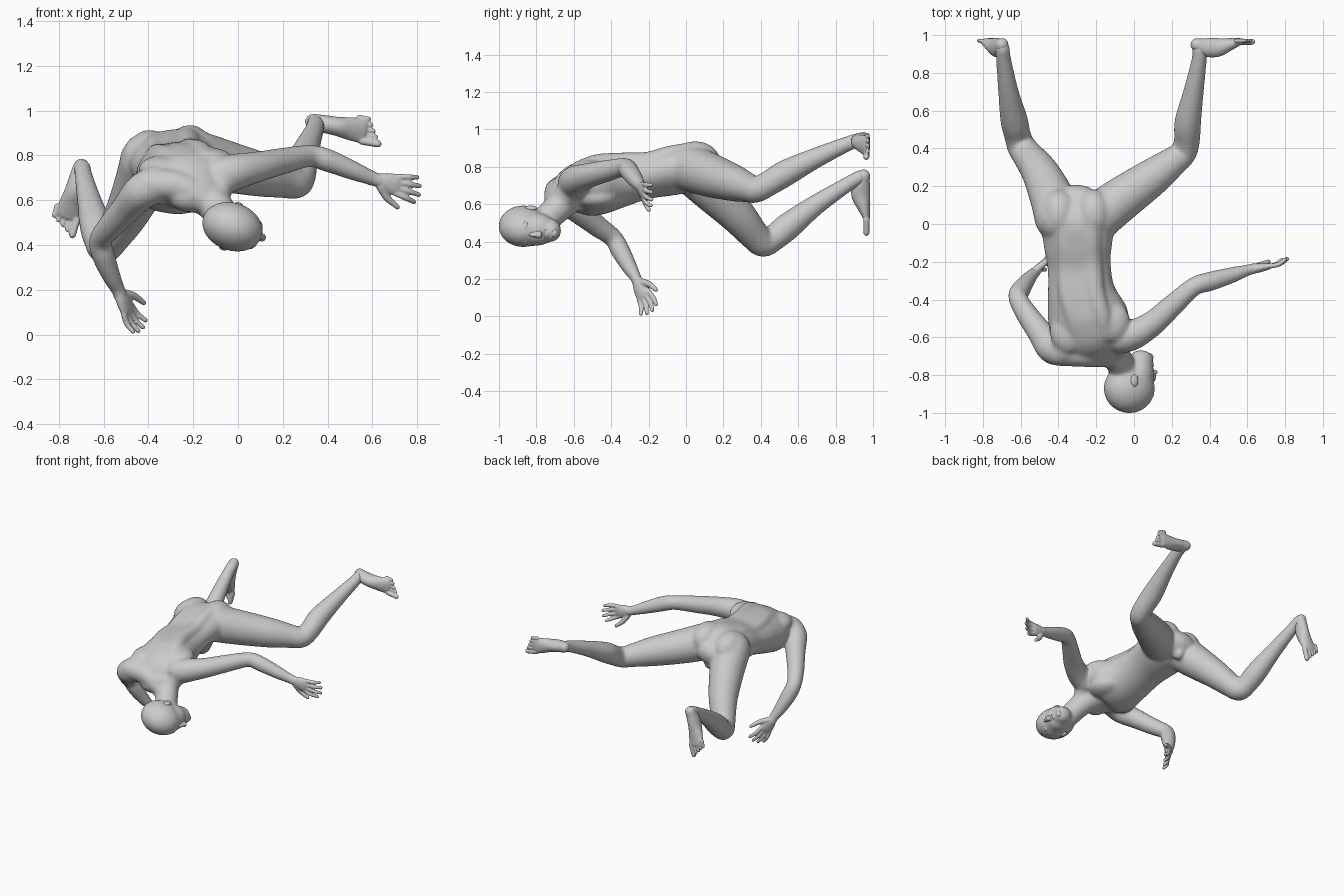
import bpy, bmesh
from math import sin, cos, pi
from mathutils import Vector, Matrix

V = Vector
bm = bmesh.new()


def spline(pts, steps=5):
    """Smooth interpolation through stations of any dimension."""
    p = [pts[0]] + list(pts) + [pts[-1]]
    out = []
    for i in range(1, len(p) - 2):
        for k in range(steps):
            t = k / steps
            out.append([0.5 * (2 * b + (c - a) * t + (2 * a - 5 * b + 4 * c - d) * t * t
                               + (3 * b - a - 3 * c + d) * t ** 3)
                        for a, b, c, d in zip(*p[i - 1:i + 3])])
    return out + [list(pts[-1])]


def limb(stations, side=(1, 0, 0), side_end=None, n=20):
    """Round-ended tube; stations are (x, y, z, half width[, half depth])."""
    st = spline([s if len(s) == 5 else (*s, s[3]) for s in stations])
    cen = [V(s[:3]) for s in st]
    s0, s1 = V(side).normalized(), V(side_end or side).normalized()
    rings = []
    for i, s in enumerate(st):
        t = (cen[min(i + 1, len(st) - 1)] - cen[max(i - 1, 0)]).normalized()
        a = s0.lerp(s1, i / (len(st) - 1)).normalized()
        if not side_end:
            a = (a - t * a.dot(t)).normalized()
        b = t.cross(a).normalized()
        rings.append((cen[i], a, b, s[3], s[4], t))

    def caps(r, sign):
        c, a, b, w, d, t = r
        return [(c + t * sign * min(w, d) * sin(q), a, b, w * cos(q), d * cos(q), t)
                for q in (0.45, 0.9, 1.3)]
    rings = caps(rings[0], -1)[::-1] + rings + caps(rings[-1], 1)
    loops = [[bm.verts.new(c + a * w * cos(2 * pi * j / n) + b * d * sin(2 * pi * j / n))
              for j in range(n)] for c, a, b, w, d, t in rings]
    fs = [bm.faces.new((r[j], r[(j + 1) % n], q[(j + 1) % n], q[j]))
          for r, q in zip(loops, loops[1:]) for j in range(n)]
    fs += [bm.faces.new(loops[0][::-1]), bm.faces.new(loops[-1])]
    bmesh.ops.recalc_face_normals(bm, faces=fs)


def blob(c, r, rot=Matrix.Identity(4)):
    bmesh.ops.create_uvsphere(bm, u_segments=24, v_segments=16, radius=1,
                              matrix=Matrix.Translation(V(c)) @ rot @ Matrix.Diagonal((*r, 1)))


def skin(name, iterations, voxel=0.0075):
    """Fuse all parts so far into one smoothed surface object."""
    mesh = bpy.data.meshes.new(name)
    bm.to_mesh(mesh)
    bm.clear()
    ob = bpy.data.objects.new(name, mesh)
    bpy.context.collection.objects.link(ob)
    rm = ob.modifiers.new("skin", 'REMESH')
    rm.mode, rm.voxel_size, rm.use_smooth_shade = 'VOXEL', voxel, True
    sm = ob.modifiers.new("soften", 'SMOOTH')
    sm.factor, sm.iterations = 0.5, iterations
    return ob


def hand(wrist, direction, thumb, bend):
    """Palm, four fanned fingers and a thumb; bend is the way the fingers curl."""
    w, f = V(wrist), V(direction).normalized()
    m = V(thumb)
    m = (m - f * m.dot(f)).normalized()
    b = f.cross(m) * bend
    limb([(*(w - f * .03), .03, .027), (*w, .03, .025), (*(w + f * .04), .042, .025),
          (*(w + f * .085), .048, .02), (*(w + f * .1), .044, .016)], m)
    for k, ln in ((1.5, .105), (.5, .118), (-.5, .112), (-1.5, .092)):
        base = w + f * .095 + m * .025 * k
        d = (f + m * .13 * k).normalized()
        limb([(*base, .0135), (*(base + d * ln * .5), .013),
              (*(base + d * ln * .93 + b * .02), .011)], m, n=12)
    base = w + f * .025 + m * .025
    limb([(*base, .021), (*(base + f * .04 + m * .04 + b * .012), .017),
          (*(base + f * .098 + m * .07 + b * .022), .012)], b, n=12)


def foot(heel, direction, medial):
    """Flat-soled foot whose sole faces +y, with five toes."""
    h, f, m, up = V(heel), V(direction).normalized(), V(medial).normalized(), V((0, -1, 0))
    limb([(*(h + f * s + up * d), w, d) for s, w, d in
          ((0, .036, .036), (.05, .04, .05), (.11, .043, .05), (.17, .052, .035), (.225, .056, .02))], m)
    for k in range(5):
        r = .0175 if k == 0 else .0115
        a = h + f * (.23 - .008 * k) + m * (.044 - .0245 * k - (.004 if k else 0)) + up * (r + .003)
        limb([(*a, r), (*(a + f * (.073 - .007 * k)), r * .95)], m, n=12)


# torso, from crotch to base of neck
spine = [(-.3, .12, .77, .13, .09), (-.295, .02, .79, .195, .125), (-.295, -.1, .77, .185, .125),
         (-.29, -.22, .745, .17, .118), (-.28, -.36, .72, .18, .14), (-.245, -.49, .695, .215, .155),
         (-.22, -.59, .68, .2, .13), (-.185, -.67, .63, .13, .085)]
limb(spine, (1, 0, .15), (.39, .12, .08), n=32)
# muscle ridges either side of the spine
for s in (-1, 1):
    limb([(x + s * .07, y + s * .01, z + d - .045 + s * .012, .055, .05)
          for x, y, z, w, d in spine[1:7]])
# buttocks, chest, shoulder blades, groin
blob((-.395, .05, .8), (.1, .135, .115))
blob((-.215, .05, .825), (.1, .135, .112))
blob((-.32, -.52, .61), (.11, .12, .065))
blob((-.15, -.48, .635), (.11, .12, .065))
blob((-.345, -.57, .735), (.1, .12, .065))
blob((-.12, -.52, .775), (.1, .11, .06))
blob((-.29, .13, .7), (.038, .05, .055))

# neck and trapezius
limb([(-.2, -.6, .66, .09), (-.11, -.68, .585, .08), (-.05, -.78, .49, .072)])
limb([(-.12, -.7, .58, .06), (-.25, -.69, .66, .068), (-.4, -.68, .67, .072)], (0, 1, 0))
limb([(-.1, -.68, .59, .06), (-.08, -.63, .67, .065), (-.03, -.595, .715, .07)])

# skull, face and jaw, in the head's own left / forward / up axes
up, fw = V((0, -1, 0)), V((.94, 0, -.34)).normalized()
axes = Matrix((up.cross(fw), fw, up)).transposed().to_4x4()
hc = V((-.02, -.84, .48))


def head_part(c, r):
    blob(hc + axes.to_3x3() @ V(c), r, axes)


head_part((0, -.005, .03), (.108, .14, .132))
head_part((0, .045, -.045), (.088, .086, .1))
head_part((0, .06, -.115), (.062, .07, .058))

# arms
limb([(-.07, -.6, .71, .088), (0, -.585, .73, .08), (.1, -.525, .752, .068), (.2, -.435, .775, .06),
      (.32, -.33, .798, .05), (.4, -.305, .778, .052), (.52, -.27, .73, .043),
      (.6, -.245, .698, .034, .031), (.64, -.235, .685, .034, .03)], (0, 0, 1))
limb([(-.37, -.66, .67, .088), (-.435, -.66, .635, .08), (-.5, -.57, .56, .068),
      (-.572, -.47, .48, .058), (-.615, -.39, .42, .051), (-.6, -.35, .35, .052),
      (-.565, -.3, .26, .042), (-.535, -.265, .2, .033, .03), (-.525, -.255, .17, .033, .03)])

# legs
limb([(-.2, .03, .79, .127), (-.07, .13, .755, .118), (.1, .25, .715, .1), (.2, .325, .69, .081),
      (.26, .375, .678, .071), (.28, .44, .71, .069), (.285, .54, .77, .071), (.315, .7, .85, .055),
      (.345, .87, .925, .041), (.345, .93, .945, .039)], (0, 0, 1))
limb([(-.4, .03, .78, .127), (-.43, .13, .685, .12), (-.495, .27, .545, .1), (-.56, .36, .44, .083),
      (-.597, .412, .393, .076), (-.617, .47, .42, .071), (-.635, .55, .485, .073), (-.665, .7, .6, .055),
      (-.69, .87, .71, .041), (-.695, .93, .745, .039)])
skin("body", 28)

# face details and ears, with enough skull behind them to blend in
for c, r in (((0, .1, .018), (.07, .03, .022)),         # brow
             ((0, .128, -.035), (.013, .018, .035)),    # nose bridge
             ((0, .134, -.056), (.02, .021, .013)),     # nose tip
             ((0, .118, -.09), (.028, .014, .009)),     # upper lip
             ((0, .116, -.105), (.025, .014, .009)),    # lower lip
             ((0, .108, -.135), (.026, .022, .022)),    # chin
             ((0, .045, -.045), (.083, .082, .095)),    # cheeks
             ((.1, -.012, -.01), (.014, .022, .036)),   # ears
             ((-.1, -.012, -.01), (.014, .022, .036))):
    head_part(c, r)
skin("face_and_ears", 8, 0.005)

# hands and feet
hand((.62, -.24, .69), (.19, .035, -.045), (-.1, 0, -1), 1)
skin("left_hand", 5, 0.005)
hand((-.53, -.262, .19), (.085, .085, -.18), (.6, .8, 0), 1)
skin("right_hand", 5, 0.005)
foot((.335, .985, .95), (.98, 0, -.18), (-.18, 0, -.98))
skin("left_foot", 5, 0.005)
foot((-.7, .985, .75), (-.27, 0, -.96), (.96, 0, -.27))
skin("right_foot", 5, 0.005)
bm.free()
